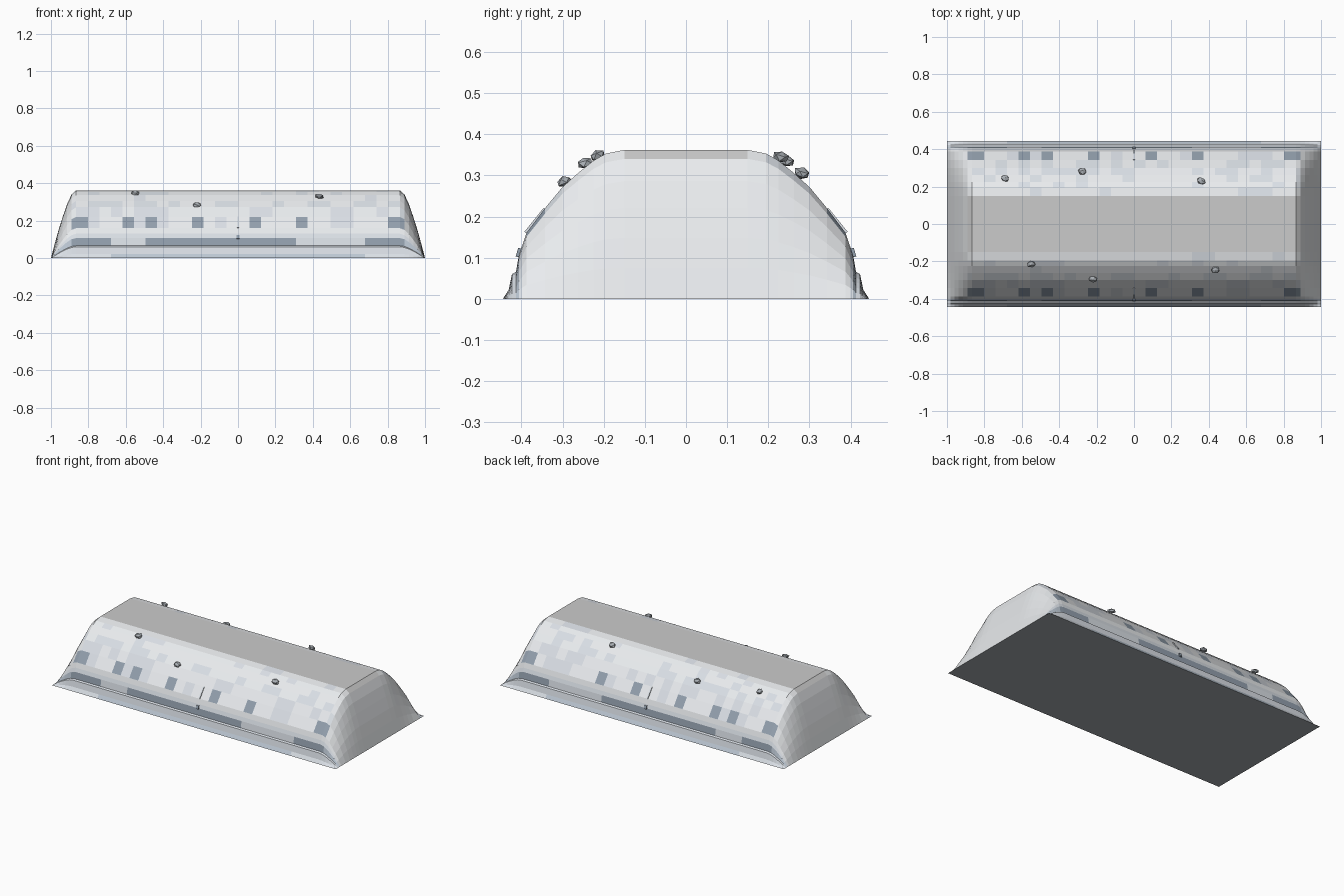
import bpy, bmesh, math, random
from mathutils import Vector

if "Cube" in bpy.data.objects:
    bpy.data.objects.remove(bpy.data.objects["Cube"])

random.seed(7)


def material(name, r, g, b):
    m = bpy.data.materials.new(name)
    m.diffuse_color = (r, g, b, 1)
    m.use_nodes = True
    m.node_tree.nodes["Principled BSDF"].inputs["Base Color"].default_value = m.diffuse_color
    return m


TOP = material("packed_top", .80, .80, .80)
SNOW = material("pale", .82, .84, .86)
LIGHT = material("light_blue_grey", .70, .74, .79)
MID = material("mid_blue_grey", .50, .57, .65)
DARK = material("dark_blue_grey", .29, .35, .42)
UNDER = material("underside", .36, .39, .42)
STONE = material("stone", .40, .43, .46)
MATS = [TOP, SNOW, LIGHT, MID, DARK, UNDER]


def new_object(name, bm, mats):
    me = bpy.data.meshes.new(name)
    bm.to_mesh(me)
    bm.free()
    for m in mats:
        me.materials.append(m)
    ob = bpy.data.objects.new(name, me)
    bpy.context.collection.objects.link(ob)
    return ob


# Half cross-section (y, z): stepped skirt, sloped flank, rounded shoulder
half = [(.445, 0), (.431, .022), (.423, .06), (.413, .066), (.406, .107),
        (.398, .13), (.388, .16), (.343, .22), (.300, .272), (.262, .306),
        (.225, .336), (.195, .353), (.150, .362)]
section = [(-y, z) for y, z in half] + half[::-1]
n = len(half)

# Height falls away to nothing at both ends (x, fraction of height)
fall = [(1, 0), (.98, .21), (.96, .41), (.937, .61), (.915, .79),
        (.89, .94), (.865, 1)]
cells = 28
middle = [-.865 + 1.73 * i / cells for i in range(1, cells)]
stations = ([(-x, f) for x, f in fall] + [(x, 1) for x in middle]
            + fall[::-1])

DARK_X = (-.85, -.61, -.48, -.19, .09, .33, .86)


def shade(row, x):
    """Material index for a cell; rows count upward from the ground."""
    if row >= n - 1:
        return 0
    if row == 0:
        return 3 if abs(x) < .66 else 2
    if row in (1, 2):
        return 2
    if row == 3:
        return 2 if -.66 < x < -.5 or .28 < x < .65 else 4 if abs(x) < .9 else 3
    if row in (4, 5):
        return 2 if row == 4 else 1
    if row == 6 and any(abs(x - d) < .033 for d in DARK_X):
        return 4
    return 2 if random.random() < (.35 if row < 9 else .15) else 1


# Main bank
bm = bmesh.new()
grid = [[bm.verts.new((x, y, z * f)) for y, z in section] for x, f in stations]
for i in range(len(grid) - 1):
    xm = (stations[i][0] + stations[i + 1][0]) / 2
    for j in range(len(section) - 1):
        f = bm.faces.new((grid[i][j], grid[i + 1][j],
                          grid[i + 1][j + 1], grid[i][j + 1]))
        f.material_index = shade(min(j, len(section) - 2 - j)
                                 if j != n - 1 else n - 1, xm)
        if abs(xm) > .9 and 5 < j < len(section) - 7:
            f.material_index = 1
new_object("bank_body", bm, MATS)

# Flat underside
bm = bmesh.new()
bm.faces.new([bm.verts.new(p) for p in
              ((-1, -.445, 0), (-1, .445, 0), (1, .445, 0), (1, -.445, 0))])
new_object("underside", bm, [UNDER])


def box(name, loc, size, tilt, mat):
    bm = bmesh.new()
    bmesh.ops.create_cube(bm, size=1)
    for v in bm.verts:
        v.co = Vector(a * b for a, b in zip(v.co, size))
    ob = new_object(name, bm, [mat])
    ob.location = loc
    ob.rotation_euler.x = tilt


# Thin centre marker and small peg on each flank
for s, side in ((-1, "front"), (1, "back")):
    box(side + "_marker", (0, s * .366, .19), (.009, .008, .075),
        s * math.radians(39), LIGHT)
    box(side + "_peg", (0, s * .405, .112), (.016, .012, .022),
        s * math.radians(17), DARK)

# Loose stones on the shoulders
stones = [(-.55, -.215, .348), (-.22, -.295, .285), (.435, -.245, .331),
          (-.69, .245, .335), (-.275, .282, .305), (.36, .23, .345)]
for k, loc in enumerate(stones):
    bm = bmesh.new()
    bmesh.ops.create_icosphere(bm, subdivisions=1, radius=1)
    for v in bm.verts:
        v.co *= random.uniform(.85, 1.1)
        v.co = Vector((v.co.x * .025, v.co.y * .021, v.co.z * .014))
    ob = new_object("stone_%d" % (k + 1), bm, [STONE])
    ob.location = loc
    ob.rotation_euler = (-math.copysign(.35, loc[1]), 0, random.uniform(-.6, .6))
